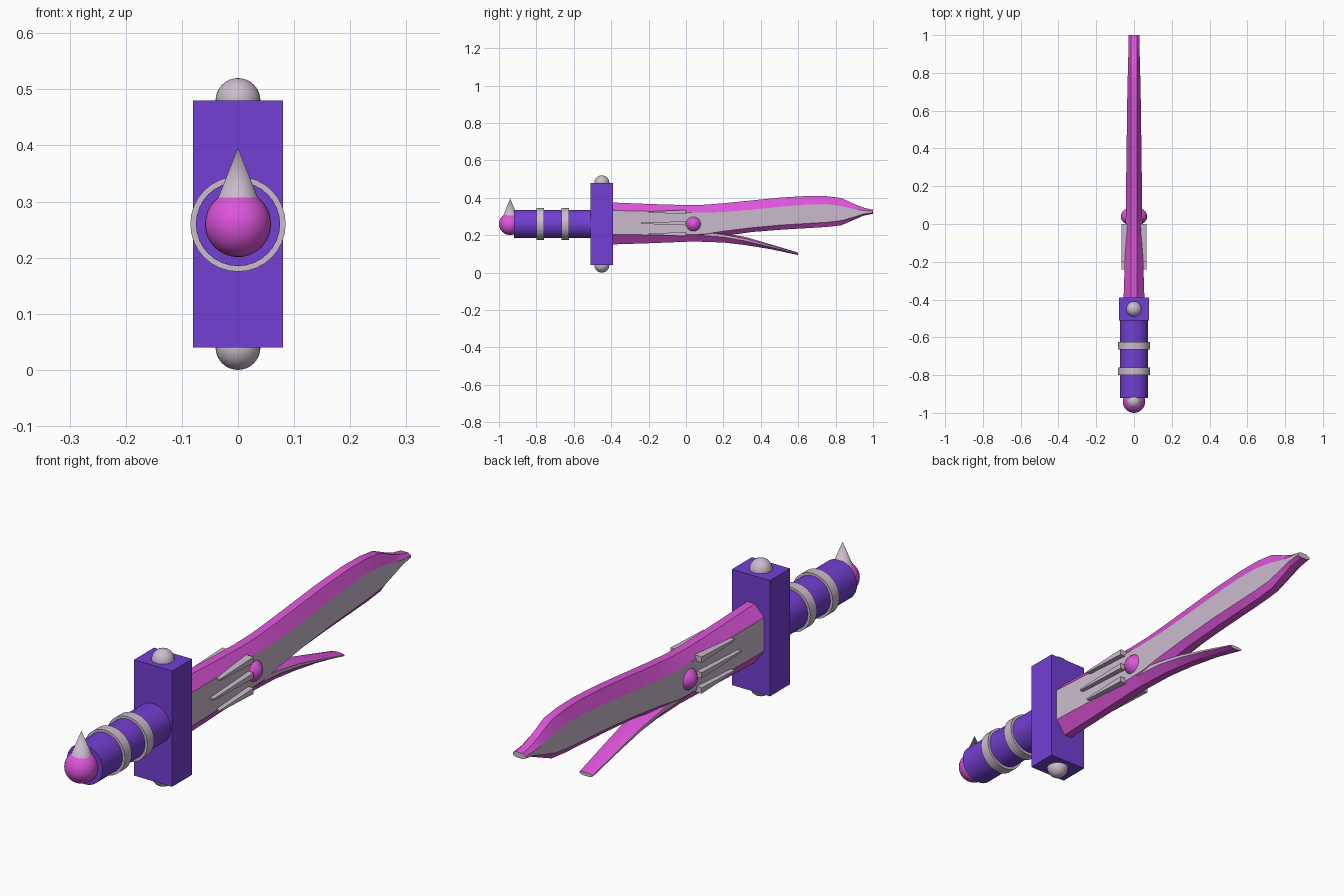
import bpy, bmesh, math
from mathutils import Matrix

if "Cube" in bpy.data.objects:
    bpy.data.objects.remove(bpy.data.objects["Cube"])


def material(name, rgb):
    m = bpy.data.materials.new(name)
    m.diffuse_color = (*rgb, 1)
    m.use_nodes = True
    m.node_tree.nodes["Principled BSDF"].inputs["Base Color"].default_value = m.diffuse_color
    return m


PINK = material("pink", (0.72, 0.09, 0.70))
PURPLE = material("purple", (0.17, 0.05, 0.65))
SILVER = material("pale_lilac_silver", (0.60, 0.50, 0.61))
AXIS_Z = 0.26


def finish(name, bm, mats, smooth=None):
    bmesh.ops.recalc_face_normals(bm, faces=bm.faces)
    me = bpy.data.meshes.new(name)
    bm.to_mesh(me)
    bm.free()
    for m in mats:
        me.materials.append(m)
    ob = bpy.data.objects.new(name, me)
    bpy.context.collection.objects.link(ob)
    if smooth:
        bpy.ops.object.select_all(action='DESELECT')
        ob.select_set(True)
        bpy.context.view_layer.objects.active = ob
        bpy.ops.object.shade_smooth_by_angle(angle=math.radians(smooth))
    return ob


def ball(name, loc, radii, mat):
    bm = bmesh.new()
    bmesh.ops.create_uvsphere(bm, u_segments=32, v_segments=16, radius=1,
                              matrix=Matrix.Translation(loc) @ Matrix.Diagonal((*radii, 1)))
    return finish(name, bm, [mat], 40)


def lathe(name, profile, mat, closed=False):
    """Revolve (radius, y) points about the handle axis."""
    bm = bmesh.new()
    n = 32
    rings = [[bm.verts.new((r * math.cos(2 * math.pi * i / n), y,
                            AXIS_Z + r * math.sin(2 * math.pi * i / n))) for i in range(n)]
             for r, y in profile]
    pairs = list(zip(rings, rings[1:]))
    if closed:
        pairs.append((rings[-1], rings[0]))
    for a, b in pairs:
        for i in range(n):
            bm.faces.new((a[i], a[(i + 1) % n], b[(i + 1) % n], b[i]))
    if not closed:
        bm.faces.new(rings[0])
        bm.faces.new(rings[-1])
    return finish(name, bm, [mat], 40)


def blade(name, stations):
    """Loft eight-sided sections: y, top, side top, side bottom, bottom, half width, edge half width."""
    bm = bmesh.new()
    rings = []
    for y, t, st, sb, b, w, e in stations:
        pts = [(e, t), (w, st), (w, sb), (e, b), (-e, b), (-w, sb), (-w, st), (-e, t)]
        rings.append([bm.verts.new((x, y, z)) for x, z in pts])
    for a, b in zip(rings, rings[1:]):
        for i in range(8):
            f = bm.faces.new((a[i], a[(i + 1) % 8], b[(i + 1) % 8], b[i]))
            f.material_index = 1 if i in (1, 5) else 0   # flat sides are silver
    for r in (rings[0], rings[-1]):
        bm.faces.new(r).material_index = 1
    return finish(name, bm, [PINK, SILVER], 20)


# Handle, with two grip bands
lathe("handle", [(0.075, -0.92), (0.075, -0.48)], PURPLE)
for k, y in enumerate((-0.78, -0.645)):
    lathe(f"grip_band_{k + 1}", [(0.073, y - 0.02), (0.085, y - 0.02),
                                 (0.085, y + 0.02), (0.073, y + 0.02)], SILVER, True)

# Pommel with spike
ball("pommel", (0, -0.94, AXIS_Z), (0.059, 0.06, 0.059), PINK)
bm = bmesh.new()
bmesh.ops.create_cone(bm, cap_ends=True, segments=32, radius1=0.04, radius2=0, depth=0.1,
                      matrix=Matrix.Translation((0, -0.94, 0.346)))
finish("pommel_spike", bm, [SILVER], 40)

# Guard with end studs
bm = bmesh.new()
bmesh.ops.create_cube(bm, size=1, matrix=Matrix.Translation((0, -0.45, 0.26))
                      @ Matrix.Diagonal((0.16, 0.12, 0.44, 1)))
finish("guard", bm, [PURPLE])
for name, z in (("upper_stud", 0.48), ("lower_stud", 0.04)):
    ball(name, (0, -0.45, z), (0.04, 0.04, 0.04), SILVER)

# Main blade
blade("main_blade", [
    (-0.42, 0.376, 0.333, 0.205, 0.150, 0.056, 0.016),
    (-0.20, 0.367, 0.328, 0.202, 0.157, 0.049, 0.016),
    (0.00, 0.361, 0.322, 0.203, 0.165, 0.044, 0.016),
    (0.10, 0.363, 0.321, 0.206, 0.168, 0.043, 0.016),
    (0.20, 0.371, 0.324, 0.222, 0.196, 0.042, 0.016),
    (0.35, 0.386, 0.336, 0.240, 0.217, 0.040, 0.016),
    (0.50, 0.401, 0.352, 0.254, 0.229, 0.038, 0.016),
    (0.65, 0.410, 0.364, 0.263, 0.238, 0.036, 0.016),
    (0.75, 0.409, 0.366, 0.269, 0.244, 0.034, 0.016),
    (0.83, 0.399, 0.356, 0.278, 0.253, 0.032, 0.016),
    (0.90, 0.367, 0.340, 0.298, 0.283, 0.030, 0.015),
    (0.95, 0.347, 0.332, 0.314, 0.305, 0.029, 0.015),
    (1.00, 0.336, 0.329, 0.321, 0.315, 0.028, 0.015)])

# Lower prong splitting off the blade
blade("lower_prong", [
    (0.06, 0.230, 0.222, 0.200, 0.166, 0.041, 0.015),
    (0.20, 0.211, 0.203, 0.190, 0.161, 0.040, 0.015),
    (0.32, 0.190, 0.180, 0.169, 0.147, 0.037, 0.015),
    (0.45, 0.152, 0.145, 0.138, 0.126, 0.033, 0.014),
    (0.60, 0.107, 0.103, 0.099, 0.094, 0.028, 0.014)])

# Gem and tapered claws on both sides
ball("gem", (0, 0.04, AXIS_Z), (0.07, 0.05, 0.05), PINK)
for side, s in (("right", 1), ("left", -1)):
    for k, (y0, z) in enumerate(((-0.20, 0.324), (-0.24, 0.264), (-0.20, 0.206))):
        bm = bmesh.new()
        ends = []
        for y, h in ((y0, 0.003), (0.0, 0.011)):
            ends.append([bm.verts.new((s * x, y, z + dz))
                         for x, dz in ((0.03, -h), (0.066, -h), (0.066, h), (0.03, h))])
        for i in range(4):
            j = (i + 1) % 4
            bm.faces.new((ends[0][i], ends[0][j], ends[1][j], ends[1][i]))
        bm.faces.new(ends[0])
        bm.faces.new(ends[1])
        finish(f"{side}_claw_{k + 1}", bm, [SILVER])
